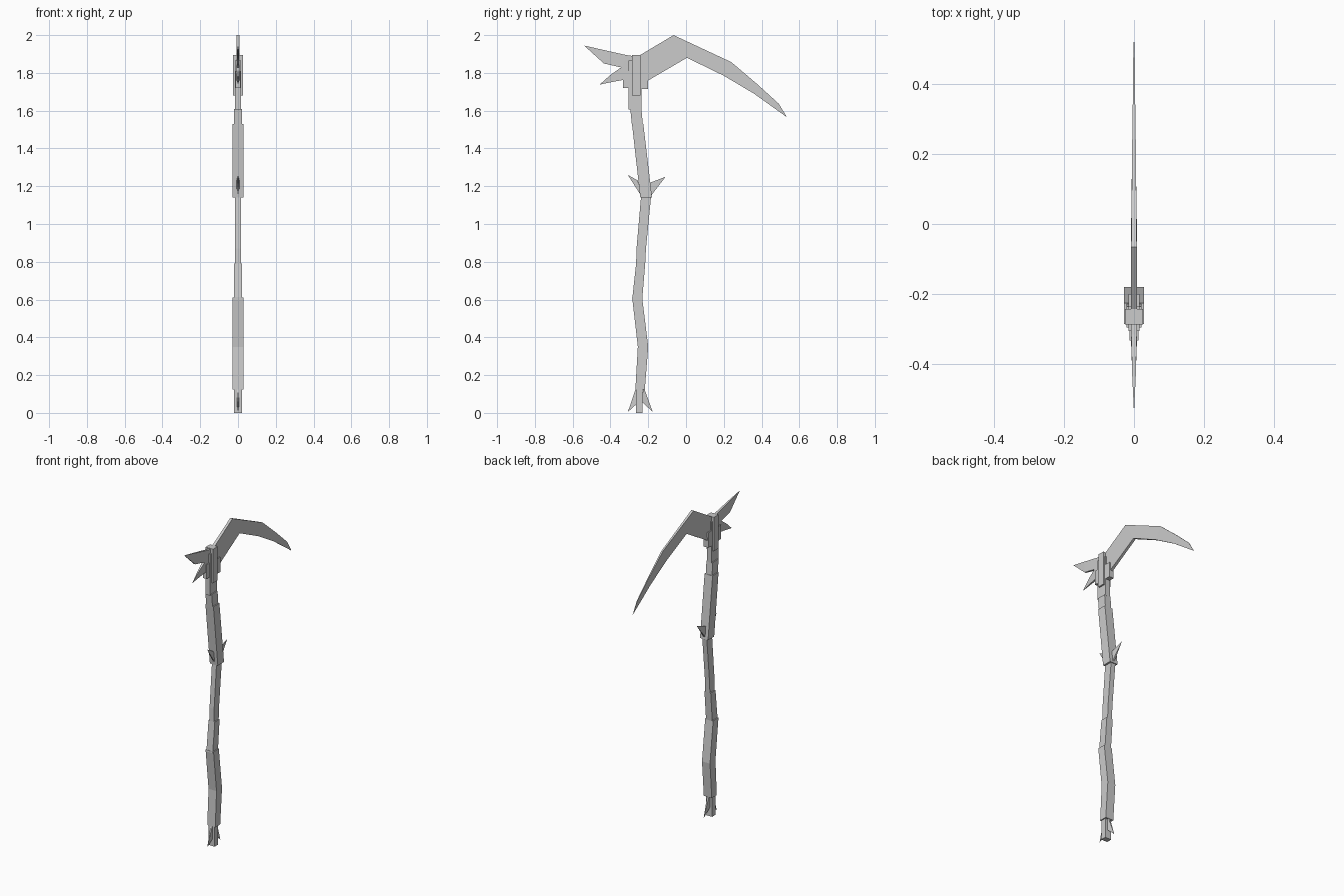
import bpy, bmesh


def loft(name, stations):
    """Strip in the YZ plane; each station is (y1, z1, y2, z2, half thickness in x)."""
    bm = bmesh.new()
    rings = []
    for y1, z1, y2, z2, h in stations:
        rings.append([bm.verts.new(p) for p in
                      ((-h, y1, z1), (h, y1, z1), (h, y2, z2), (-h, y2, z2))])
    for a, b in zip(rings, rings[1:]):
        for i in range(4):
            j = (i + 1) % 4
            bm.faces.new((a[i], a[j], b[j], b[i]))
    bm.faces.new(rings[0][::-1])
    bm.faces.new(rings[-1])
    bmesh.ops.remove_doubles(bm, verts=bm.verts, dist=0.0003)
    bmesh.ops.recalc_face_normals(bm, faces=bm.faces)
    mesh = bpy.data.meshes.new(name)
    bm.to_mesh(mesh)
    bm.free()
    ob = bpy.data.objects.new(name, mesh)
    bpy.context.collection.objects.link(ob)
    return ob


def box(name, y1, y2, z1, z2, h):
    return loft(name, [(y1, z1, y2, z1, h), (y1, z2, y2, z2, h)])


def spike(name, base1, base2, tip, h=0.007):
    return loft(name, [(*base1, *base2, h), (*tip, *tip, 0.0)])


# Crooked handle: each section is (half width, [(z, y front, y back), ...])
sections = [
    (0.022, [(0.0, -0.265, -0.23), (0.13, -0.265, -0.23)]),
    (0.028, [(0.125, -0.268, -0.218), (0.35, -0.255, -0.20), (0.61, -0.285, -0.232)]),
    (0.022, [(0.60, -0.285, -0.232), (0.79, -0.264, -0.216)]),
    (0.016, [(0.79, -0.264, -0.216), (0.87, -0.262, -0.212), (1.145, -0.238, -0.185)]),
    (0.028, [(1.14, -0.242, -0.18), (1.53, -0.286, -0.226)]),
    (0.022, [(1.52, -0.286, -0.228), (1.61, -0.295, -0.236)]),
]
for n, (h, pts) in enumerate(sections):
    loft(f"handle_section_{n + 1}", [(a, z, b, z, h) for z, a, b in pts])

# Binding around the head
box("head_core", -0.305, -0.235, 1.605, 1.865, 0.016)
box("side_plates", -0.287, -0.242, 1.68, 1.895, 0.026)
box("front_plate", -0.333, -0.30, 1.72, 1.81, 0.013)
box("back_plate", -0.24, -0.20, 1.715, 1.81, 0.016)

# Curved blade, thinning to the tip
loft("blade", [
    (-0.26, 1.88, -0.26, 1.73, 0.009),
    (-0.25, 1.89, -0.20, 1.76, 0.009),
    (-0.066, 2.0, 0.005, 1.88, 0.008),
    (0.24, 1.857, 0.20, 1.785, 0.005),
    (0.38, 1.738, 0.36, 1.69, 0.003),
    (0.49, 1.638, 0.455, 1.622, 0.002),
    (0.535, 1.565, 0.535, 1.565, 0.0),
])

# Rear spikes on the head
loft("rear_spike_upper", [
    (-0.285, 1.89, -0.285, 1.80, 0.008),
    (-0.315, 1.894, -0.34, 1.828, 0.008),
    (-0.435, 1.921, -0.435, 1.85, 0.005),
    (-0.54, 1.945, -0.54, 1.945, 0.0),
])
loft("rear_spike_lower", [
    (-0.29, 1.84, -0.29, 1.75, 0.008),
    (-0.348, 1.826, -0.335, 1.762, 0.008),
    (-0.405, 1.785, -0.39, 1.752, 0.004),
    (-0.457, 1.738, -0.457, 1.738, 0.0),
])

# Thorns on the handle and at its foot
spike("thorn_front", (-0.255, 1.23), (-0.235, 1.145), (-0.308, 1.26))
spike("thorn_back", (-0.20, 1.215), (-0.185, 1.15), (-0.108, 1.25))
spike("foot_thorn_front", (-0.262, 0.14), (-0.258, 0.05), (-0.308, 0.005))
spike("foot_thorn_back", (-0.225, 0.14), (-0.235, 0.06), (-0.176, 0.005))
